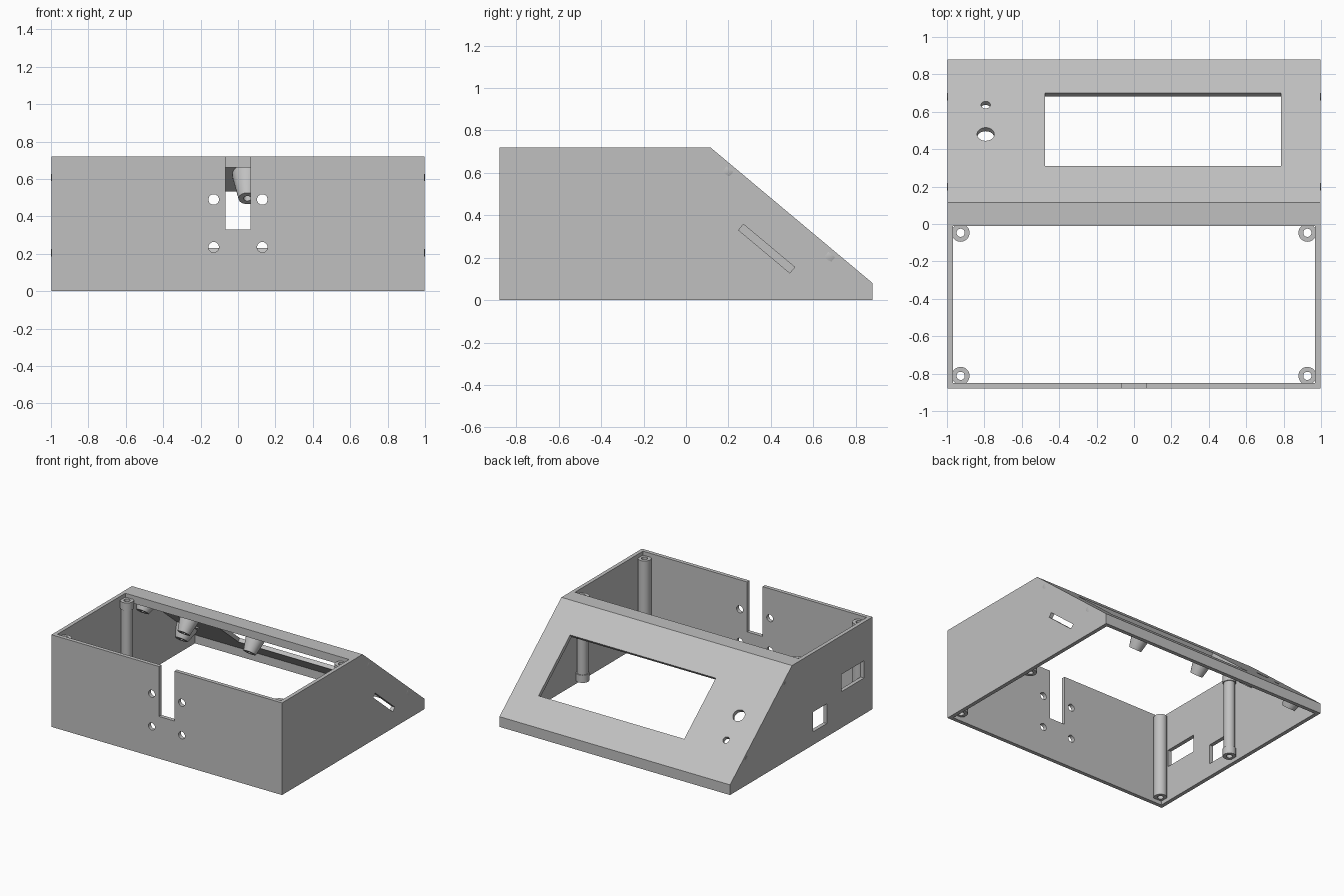
import bpy, bmesh, math
from mathutils import Matrix, Vector

if "Cube" in bpy.data.objects:
    bpy.data.objects.remove(bpy.data.objects["Cube"])

WIDTH, DEPTH, HEIGHT, LIP = 0.997, 0.88, 0.72, 0.08
WALL = 0.03
RIDGE = 0.115                      # y where the roof starts to slope
ANGLE = math.atan2(HEIGHT - LIP, DEPTH - RIDGE)

grey = bpy.data.materials.new("plain grey plastic")
grey.use_nodes = True
colour = (0.53, 0.53, 0.53, 1)
grey.diffuse_color = colour
grey.node_tree.nodes["Principled BSDF"].inputs["Base Color"].default_value = colour


def finish(name, bm, matrix=Matrix()):
    bmesh.ops.recalc_face_normals(bm, faces=bm.faces)
    mesh = bpy.data.meshes.new(name)
    bm.to_mesh(mesh)
    bm.free()
    mesh.materials.append(grey)
    obj = bpy.data.objects.new(name, mesh)
    obj.matrix_world = matrix
    bpy.context.collection.objects.link(obj)
    return obj


def prism(name, profile, half):
    """Side profile (y, z) extruded across x."""
    bm = bmesh.new()
    face = bm.faces.new([bm.verts.new((-half, y, z)) for y, z in profile])
    new = bmesh.ops.extrude_face_region(bm, geom=[face])["geom"]
    moved = [v for v in new if isinstance(v, bmesh.types.BMVert)]
    bmesh.ops.translate(bm, verts=moved, vec=(2 * half, 0, 0))
    return finish(name, bm)


def box(name, size, matrix):
    bm = bmesh.new()
    bmesh.ops.create_cube(bm, size=1)
    bmesh.ops.scale(bm, verts=bm.verts, vec=size)
    return finish(name, bm, matrix)


def rod(name, radius, length, matrix):
    bm = bmesh.new()
    bmesh.ops.create_cone(bm, cap_ends=True, segments=32, radius1=radius,
                          radius2=radius, depth=length)
    return finish(name, bm, matrix)


def lathe(name, profile, matrix, sides=32):
    """Closed (radius, z) loop turned about the z axis."""
    bm = bmesh.new()
    rings = []
    for i in range(sides):
        a = 2 * math.pi * i / sides
        rings.append([bm.verts.new((r * math.cos(a), r * math.sin(a), z))
                      for r, z in profile])
    n = len(profile)
    for i in range(sides):
        here, there = rings[i], rings[(i + 1) % sides]
        for j in range(n):
            k = (j + 1) % n
            bm.faces.new((here[j], there[j], there[k], here[k]))
    obj = finish(name, bm, matrix)
    smooth(obj)
    return obj


def activate(obj):
    bpy.ops.object.select_all(action="DESELECT")
    obj.select_set(True)
    bpy.context.view_layer.objects.active = obj


def smooth(obj):
    activate(obj)
    bpy.ops.object.shade_smooth_by_angle(angle=math.radians(30))


def cut(obj, cutter):
    cutter.hide_render = True
    mod = obj.modifiers.new("cut", "BOOLEAN")
    mod.operation, mod.solver, mod.object = "DIFFERENCE", "EXACT", cutter
    activate(obj)
    bpy.ops.object.modifier_apply(modifier=mod.name)
    bpy.data.objects.remove(cutter)


def at(x, y, z):
    return Matrix.Translation((x, y, z))


def on_slope(x, y):
    """Frame on the sloping panel: local y runs downhill, local z outward."""
    z = HEIGHT - (y - RIDGE) * math.tan(ANGLE)
    return at(x, y, z) @ Matrix.Rotation(-ANGLE, 4, "X")


# Wedge shaped shell, open below and over the front half
shell = prism("enclosure_shell", [(-DEPTH, 0), (DEPTH, 0), (DEPTH, LIP),
                                  (RIDGE, HEIGHT), (-DEPTH, HEIGHT)], WIDTH)
inner = DEPTH - WALL
inner_z = LIP + WALL * math.tan(ANGLE) - WALL / math.cos(ANGLE)
strip_z = 0.66
strip_y = inner - (strip_z - inner_z) / math.tan(ANGLE)
cut(shell, prism("cavity", [(-inner, -0.1), (inner, -0.1), (inner, inner_z),
                            (strip_y, strip_z), (-0.01, strip_z),
                            (-0.01, 0.9), (-inner, 0.9)], WIDTH - WALL))

# Display window and two round control holes in the sloping panel
cut(shell, box("window", (1.26, 0.39 / math.cos(ANGLE), 0.12), on_slope(0.155, 0.505)))
for y, radius in ((0.48, 0.046), (0.637, 0.025)):
    cut(shell, rod("control_hole", radius, 0.15, on_slope(-0.793, y)))

# Cable slot and four screw holes in the front wall
cut(shell, box("cable_slot", (0.134, 0.1, 0.5), at(0, -DEPTH + 0.01, 0.58)))
for x in (-0.13, 0.13):
    for z in (0.235, 0.49):
        cut(shell, rod("screw_hole", 0.028, 0.1,
                       at(x, -DEPTH + 0.01, z) @ Matrix.Rotation(math.pi / 2, 4, "X")))

# Slanted card slot on one side, two connector openings on the other
cut(shell, box("card_slot", (0.1, 0.315, 0.036),
               at(WIDTH, 0.38, 0.243) @ Matrix.Rotation(-ANGLE, 4, "X")))
cut(shell, box("connector_opening", (0.1, 0.28, 0.135), at(-WIDTH, -0.635, 0.35)))
cut(shell, box("power_opening", (0.1, 0.17, 0.155), at(-WIDTH, -0.23, 0.18)))
smooth(shell)

# Hollow corner posts; the rear pair has thicker ends
BORE, POST, CORE = 0.022, 0.048, 0.041
LOW, HIGH, CAP = 0.03, 0.69, 0.06
plain = [(BORE, LOW), (POST, LOW), (POST, HIGH), (BORE, HIGH)]
capped = [(BORE, LOW), (POST, LOW), (POST, LOW + CAP), (CORE, LOW + CAP),
          (CORE, HIGH - CAP), (POST, HIGH - CAP), (POST, HIGH), (BORE, HIGH)]
for side, x in (("right", -0.927), ("left", 0.927)):
    lathe("front_post_" + side, plain, at(x, -0.812, 0))
    lathe("rear_post_" + side, capped, at(x, -0.047, 0))


# Tapered standoffs under the sloping panel
def standoff(name, x, y, length):
    lathe(name, [(0.02, -0.02), (0.08, -0.02), (0.08, -0.045),
                 (0.047, -length), (0.02, -length)], on_slope(x, y))


for x in (-0.92, 0.92):
    for row, y in (("upper", 0.22), ("lower", 0.70)):
        standoff("corner_standoff_" + row, x, y, 0.13)
for x in (-0.52, 0.05):
    standoff("display_standoff", x, 0.2, 0.2)
